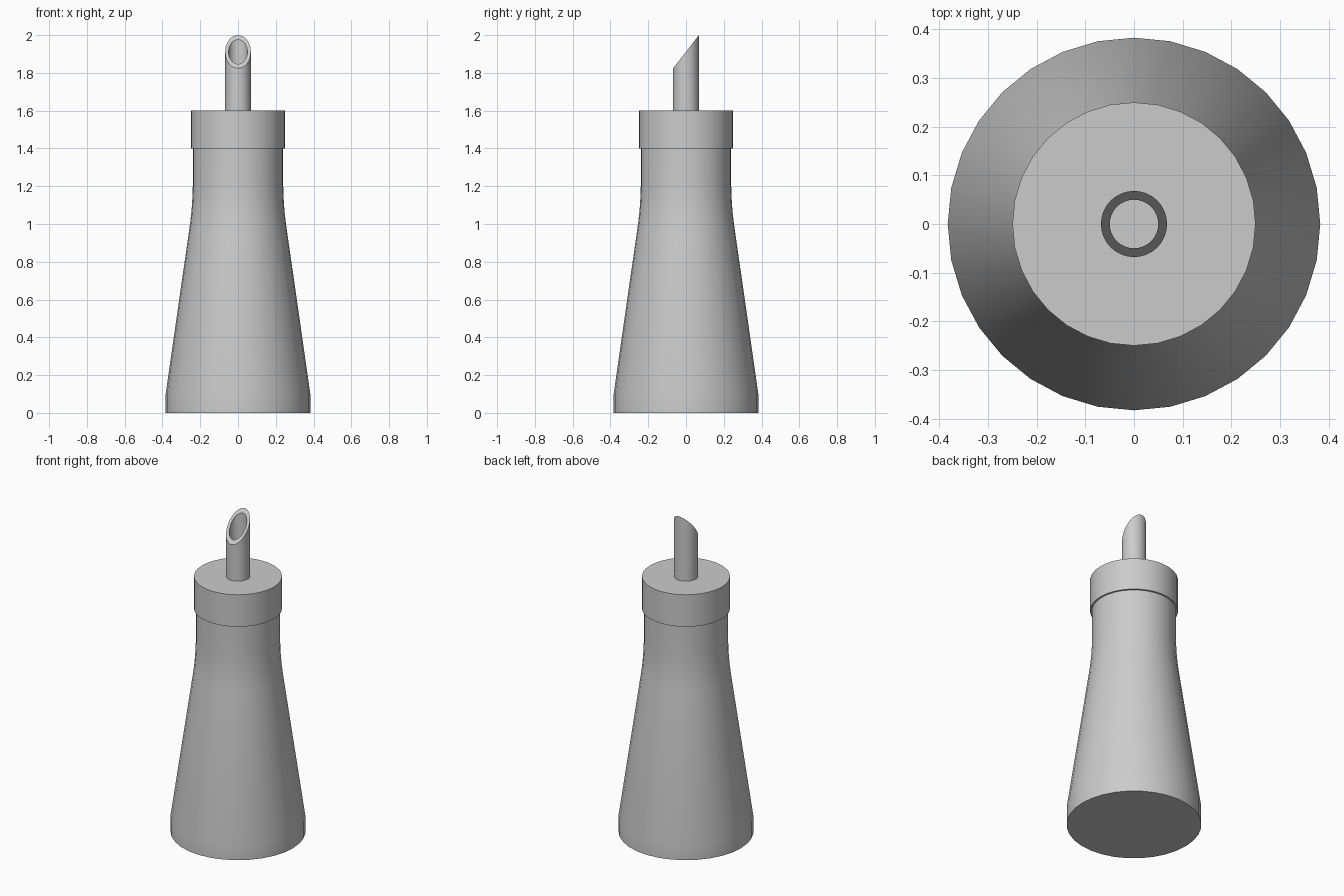
import bpy, bmesh, math

if "Cube" in bpy.data.objects:
    bpy.data.objects.remove(bpy.data.objects["Cube"])

SIDES = 32


def lathe(name, profile, shear=None):
    """Revolve (radius, z) points about z; shear(i, y) adds a slant to ring i."""
    bm = bmesh.new()
    rings = []
    for i, (r, z) in enumerate(profile):
        ring = []
        for k in range(SIDES):
            a = math.tau * k / SIDES
            x, y = r * math.cos(a), r * math.sin(a)
            ring.append(bm.verts.new((x, y, z + (shear(i, y) if shear else 0))))
        rings.append(ring)
    for lo, hi in zip(rings, rings[1:]):
        for k in range(SIDES):
            n = (k + 1) % SIDES
            bm.faces.new((lo[k], lo[n], hi[n], hi[k]))
    bm.faces.new(rings[0][::-1])
    bm.faces.new(rings[-1])
    bmesh.ops.recalc_face_normals(bm, faces=bm.faces)
    mesh = bpy.data.meshes.new(name)
    bm.to_mesh(mesh)
    bm.free()
    obj = bpy.data.objects.new(name, mesh)
    bpy.context.collection.objects.link(obj)
    bpy.ops.object.select_all(action='DESELECT')
    obj.select_set(True)
    bpy.context.view_layer.objects.active = obj
    bpy.ops.object.shade_smooth_by_angle(angle=math.radians(30))
    return obj


# Tapered bottle body with a soft shoulder into the straight neck
lathe("bottle_body", [(0.383, 0), (0.383, 0.1), (0.254, 1.0), (0.248, 1.05),
                      (0.243, 1.11), (0.24, 1.17), (0.239, 1.23), (0.239, 1.41)])

# Cap
lathe("cap", [(0.25, 1.4), (0.25, 1.6)])

# Hollow pouring spout, its rim cut on a slant facing the front
lathe("spout", [(0.068, 1.59), (0.068, 1.912), (0.05, 1.912), (0.05, 1.602)],
      shear=lambda i, y: 1.29 * y if i in (1, 2) else 0)
